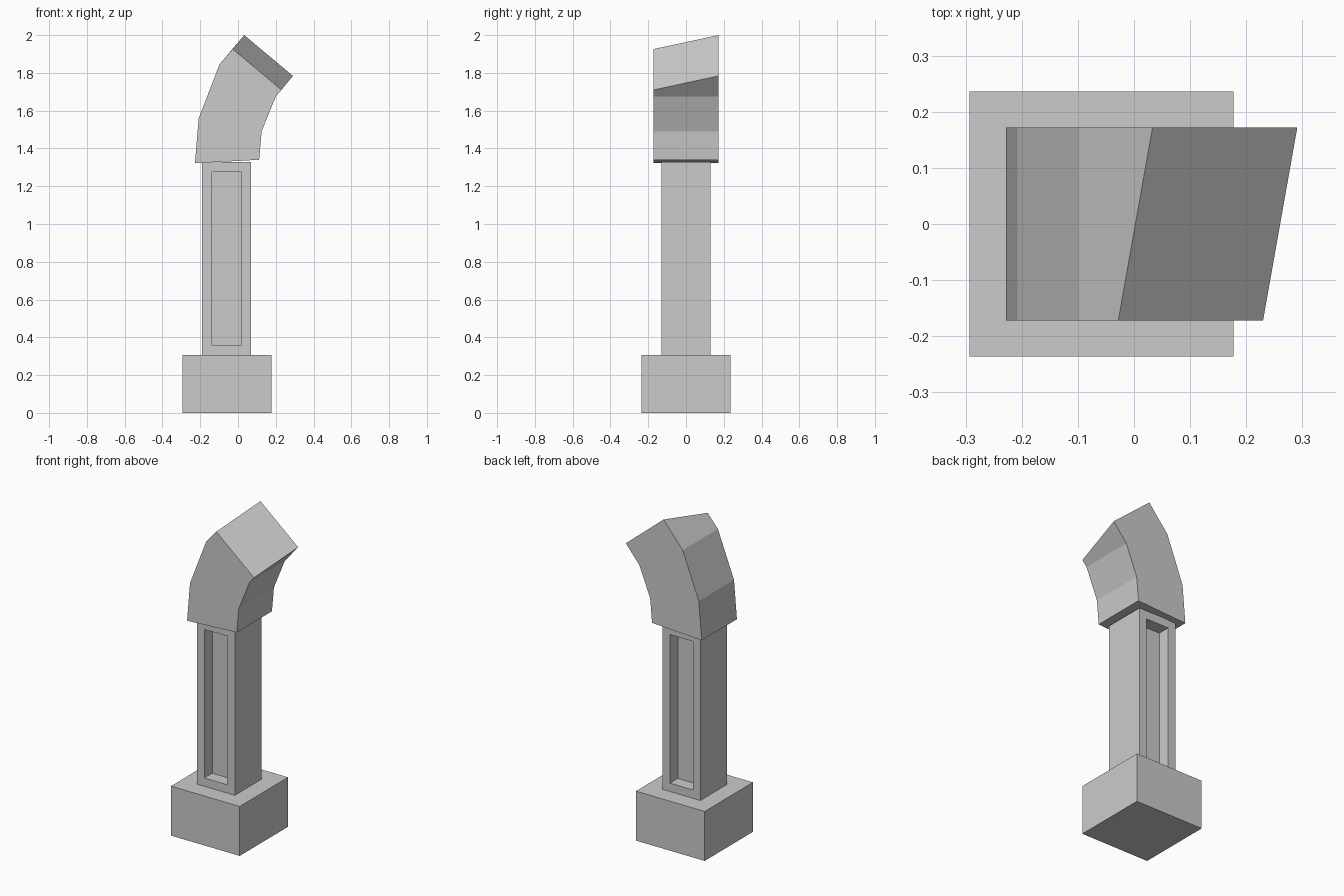
import bpy, bmesh
from mathutils import Matrix, Vector

if "Cube" in bpy.data.objects:
    bpy.data.objects.remove(bpy.data.objects["Cube"])


def finish(name, bm):
    bmesh.ops.recalc_face_normals(bm, faces=bm.faces)
    mesh = bpy.data.meshes.new(name)
    bm.to_mesh(mesh)
    bm.free()
    obj = bpy.data.objects.new(name, mesh)
    bpy.context.collection.objects.link(obj)
    return obj


def box(x0, x1, half_y, z0, z1):
    bm = bmesh.new()
    size = Matrix.Diagonal((x1 - x0, 2 * half_y, z1 - z0, 1))
    centre = Matrix.Translation(((x0 + x1) / 2, 0, (z0 + z1) / 2))
    bmesh.ops.create_cube(bm, size=1, matrix=centre @ size)
    return bm


# Square base block
finish("base", box(-0.293, 0.177, 0.236, 0, 0.306))

# Column with a recessed slot in the front and back
bm = box(-0.19, 0.07, 0.131, 0.306, 1.328)
bm.normal_update()
for face in [f for f in bm.faces if abs(f.normal.y) > 0.9]:
    inward = -face.normal.copy()
    bmesh.ops.inset_region(bm, faces=[face], thickness=0.073)
    walls = bmesh.ops.extrude_discrete_faces(bm, faces=[face])
    bmesh.ops.translate(bm, verts=walls["faces"][0].verts, vec=inward * 0.077)
finish("column", bm)

# Bent head: side profile, with its end face sheared from front to back
lower_left = [(-0.228, 1.322), (-0.208, 1.56), (-0.098, 1.845)]
lower_right = [(0.2, 1.675), (0.125, 1.49), (0.112, 1.34)]
ends = {-0.172: [(-0.028, 1.926), (0.23, 1.71)],
        0.172: [(0.033, 2.0), (0.291, 1.784)]}
bm = bmesh.new()
rings = []
for y, end in ends.items():
    ring = [bm.verts.new((x, y, z)) for x, z in lower_left + end + lower_right]
    bm.faces.new(ring)
    rings.append(ring)
front, back = rings
for i in range(len(front)):
    j = (i + 1) % len(front)
    bm.faces.new((front[i], front[j], back[j], back[i]))
finish("bent_head", bm)
